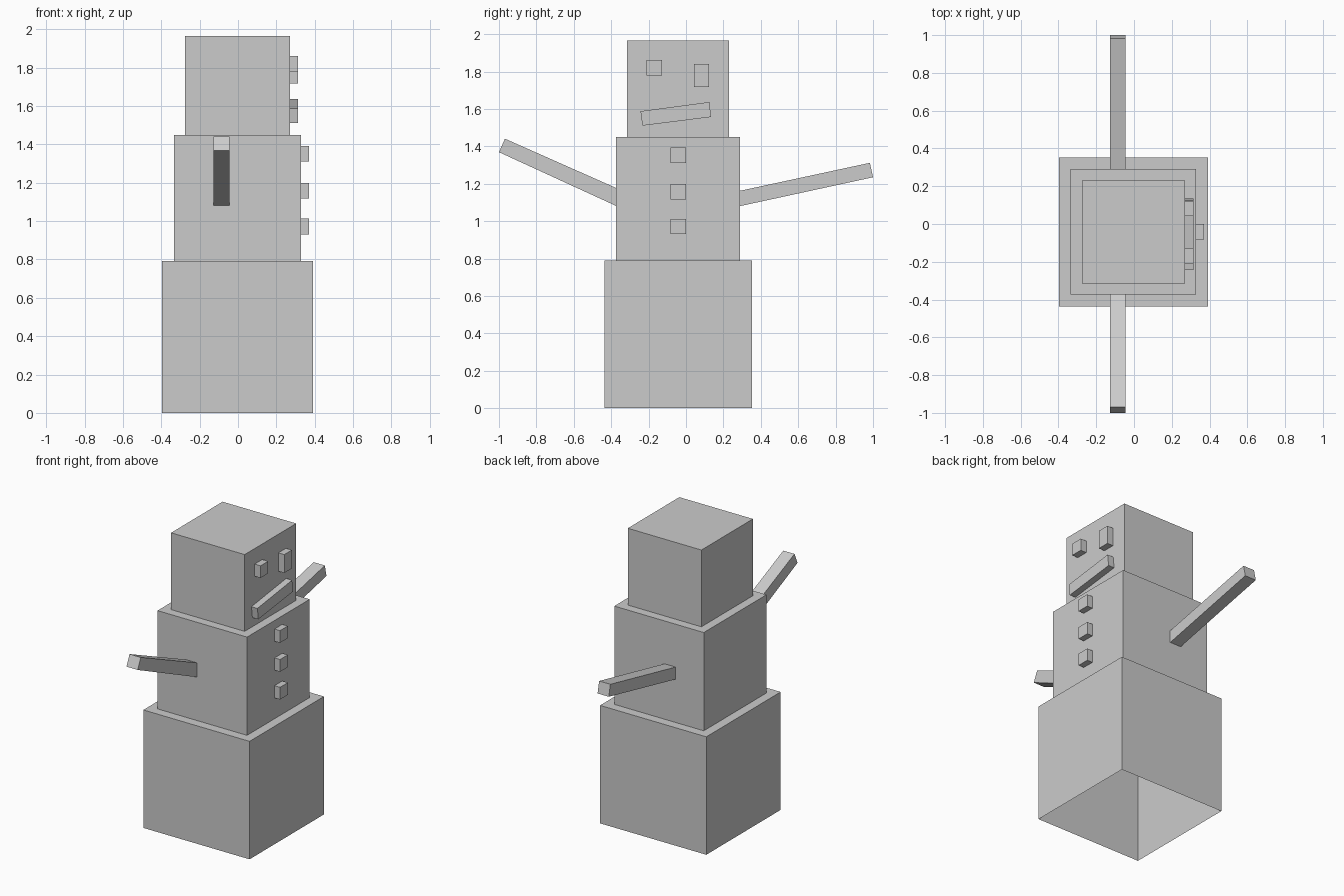
import bpy
import bmesh

if "Cube" in bpy.data.objects:
    bpy.data.objects.remove(bpy.data.objects["Cube"])

CX, CY = -0.003, -0.042      # axis of the stacked body
HEAD_X, CHEST_X = 0.27, 0.329  # front surfaces carrying the details
SINK = 0.004                 # small overlap into the body


def finish(name, bm):
    bmesh.ops.recalc_face_normals(bm, faces=bm.faces)
    mesh = bpy.data.meshes.new(name)
    bm.to_mesh(mesh)
    bm.free()
    obj = bpy.data.objects.new(name, mesh)
    bpy.context.collection.objects.link(obj)
    return obj


def prism(name, profile, x0, x1):
    """Extrude a (y, z) outline from x0 to x1."""
    bm = bmesh.new()
    face = bm.faces.new([bm.verts.new((x0, y, z)) for y, z in profile])
    ext = bmesh.ops.extrude_face_region(bm, geom=[face], use_keep_orig=True)
    verts = [v for v in ext["geom"] if isinstance(v, bmesh.types.BMVert)]
    bmesh.ops.translate(bm, verts=verts, vec=(x1 - x0, 0, 0))
    return finish(name, bm)


def block(name, y0, y1, z0, z1, x0, x1):
    return prism(name, [(y0, z0), (y1, z0), (y1, z1), (y0, z1)], x0, x1)


# Stepped body: three stacked blocks in one skin, open underneath
bm = bmesh.new()
rings = []
for half, z0, z1 in ((0.394, 0.0, 0.791), (0.332, 0.791, 1.45), (0.273, 1.45, 1.965)):
    for z in (z0, z1):
        rings.append([bm.verts.new((CX + sx * half, CY + sy * half, z))
                      for sx, sy in ((-1, -1), (1, -1), (1, 1), (-1, 1))])
for low, high in zip(rings, rings[1:]):
    for i in range(4):
        j = (i + 1) % 4
        bm.faces.new((low[i], low[j], high[j], high[i]))
bm.faces.new(rings[-1])
finish("body", bm)

# Arms: slanted bars cut flush with the middle block
prism("left_arm", [(-0.37, 1.08), (-0.37, 1.176), (-0.968, 1.441), (-1.0, 1.369)],
      -0.127, -0.044)
prism("right_arm", [(0.286, 1.08), (0.286, 1.162), (0.983, 1.312), (1.0, 1.235)],
      -0.127, -0.044)

# Uneven eyes
block("small_eye", -0.21, -0.129, 1.78, 1.861, HEAD_X - SINK, 0.314)
block("tall_eye", 0.042, 0.123, 1.717, 1.84, HEAD_X - SINK, 0.314)

# Crooked mouth
prism("mouth", [(-0.243, 1.588), (-0.233, 1.511), (0.134, 1.557), (0.125, 1.637)],
      HEAD_X - SINK, 0.314)

# Buttons down the chest
for n, z in enumerate((0.972, 1.158, 1.352)):
    block(f"button_{n + 1}", -0.083, -0.001, z - 0.041, z + 0.041, CHEST_X - SINK, 0.37)
